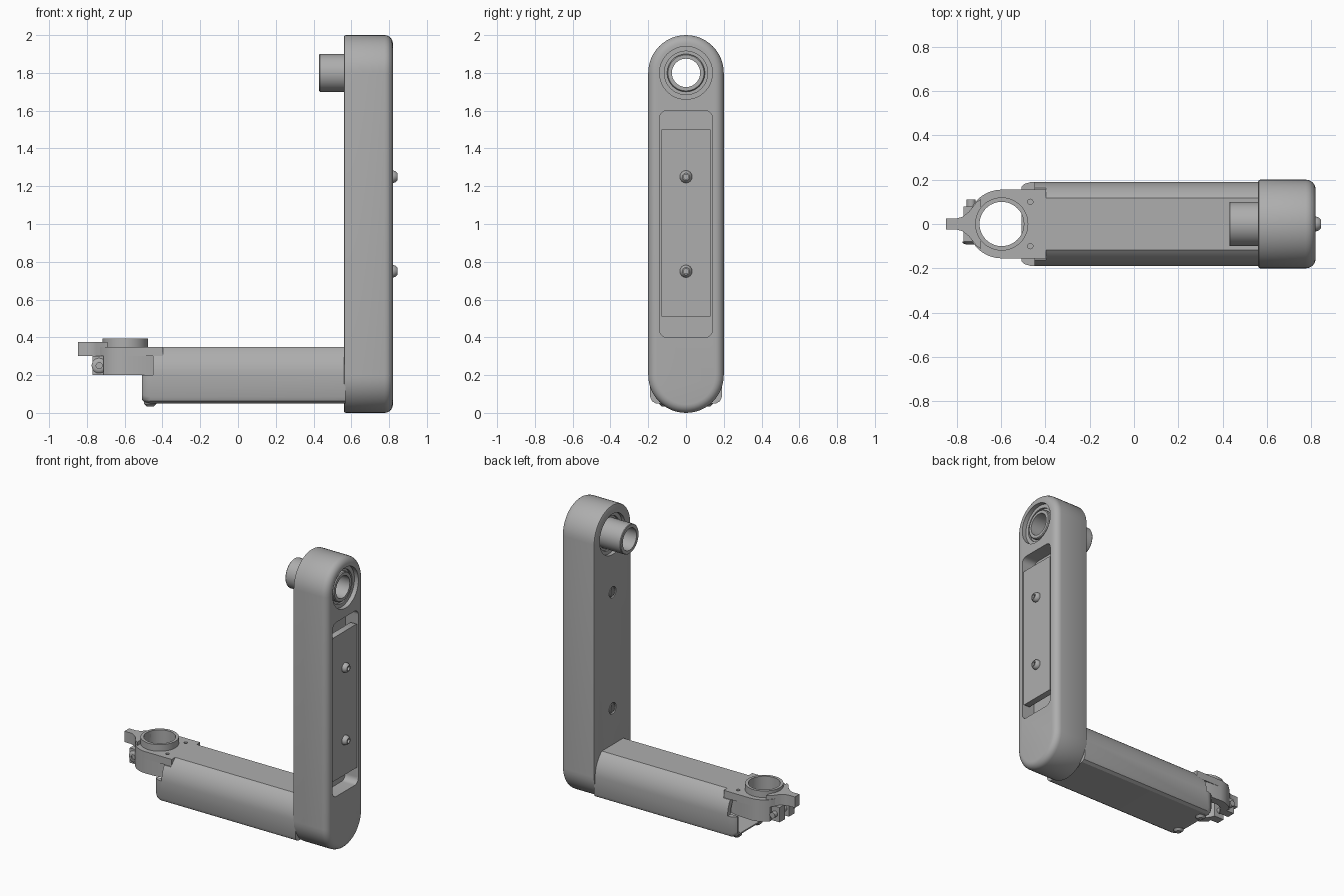
import bpy, bmesh, math
from mathutils import Vector

cube = bpy.data.objects.get("Cube")
if cube:
    bpy.data.objects.remove(cube, do_unlink=True)

grey = bpy.data.materials.new("satin grey")
grey.use_nodes = True
GREY = (0.42, 0.42, 0.42, 1)
grey.diffuse_color = GREY
grey.node_tree.nodes["Principled BSDF"].inputs["Base Color"].default_value = GREY


def loft(name, rings, closed=False):
    """Skin a list of equal-length point rings; cap the ends unless closed."""
    bm = bmesh.new()
    loops = [[bm.verts.new(p) for p in r] for r in rings]
    n = len(loops[0])
    pairs = list(zip(loops, loops[1:])) + ([(loops[-1], loops[0])] if closed else [])
    for a, b in pairs:
        for i in range(n):
            j = (i + 1) % n
            bm.faces.new((a[i], a[j], b[j], b[i]))
    if not closed:
        bm.faces.new(loops[0][::-1])
        bm.faces.new(loops[-1])
    bmesh.ops.recalc_face_normals(bm, faces=bm.faces)
    mesh = bpy.data.meshes.new(name)
    bm.to_mesh(mesh)
    bm.free()
    mesh.materials.append(grey)
    ob = bpy.data.objects.new(name, mesh)
    bpy.context.collection.objects.link(ob)
    return ob


def place(axis, u, v, t):
    return {"X": (t, u, v), "Y": (u, t, v), "Z": (u, v, t)}[axis]


def prism(name, outline, axis, t0, t1):
    return loft(name, [[place(axis, u, v, t) for u, v in outline] for t in (t0, t1)])


def lathe(name, profile, axis, centre, closed=False, n=48):
    """Turn (radius, position) pairs around an axis through centre."""
    rings = []
    for r, t in profile:
        rings.append([place(axis, centre[0] + r * math.cos(a), centre[1] + r * math.sin(a), t)
                      for a in (math.tau * i / n for i in range(n))])
    return loft(name, rings, closed)


def cut(ob, *cutters):
    for c in cutters:
        mod = ob.modifiers.new("cut", "BOOLEAN")
        mod.operation, mod.solver, mod.object = "DIFFERENCE", "EXACT", c
        bpy.context.view_layer.objects.active = ob
        bpy.ops.object.modifier_apply(modifier=mod.name)
        bpy.data.objects.remove(c, do_unlink=True)
    return ob


def round_rect(hw, z0, z1, r, n=8):
    corners = [(hw - r, z1 - r), (r - hw, z1 - r), (r - hw, z0 + r), (hw - r, z0 + r)]
    return [(cy + r * math.cos(a), cz + r * math.sin(a))
            for k, (cy, cz) in enumerate(corners)
            for a in (math.pi / 2 * (k + i / n) for i in range(n + 1))]


def mirrored(half):
    return half + [(u, -v) for u, v in reversed(half)]


def screw(name, axis, centre, base, r, height):
    """Domed head with a hexagon-sized socket."""
    s = r * 0.4
    p = [(r, base), (r, base + height * 0.3), (r * 0.88, base + height * 0.7),
         (r * 0.6, base + height), (s, base + height), (s, base + height * 0.4)]
    return lathe(name, p, axis, centre, n=24)


# Upright link: rounded bar, softly rounded on its outer face
def stadium(x, inset):
    r = 0.2 - inset
    return [(x, r * math.cos(a), c + r * math.sin(a))
            for c, start in ((1.8, 0), (0.2, math.pi))
            for a in (start + math.pi * i / 24 for i in range(25))]


R = 0.045
steps = [(0.56, 0.01), (0.563, 0.003), (0.57, 0)]
steps += [(0.82 - R + R * math.sin(a), R - R * math.cos(a))
          for a in (math.pi / 2 * i / 6 for i in range(7))]
upright = loft("upright_link", [stadium(x, i) for x, i in steps])
PIVOT = (0, 1.8)
cut(upright,
    lathe("bore", [(0.115, 0.5), (0.115, 0.9)], "X", PIVOT),
    lathe("outer_counterbore", [(0.122, 0.79), (0.14, 0.79), (0.14, 0.9)], "X", PIVOT),
    lathe("inner_counterbore", [(0.14, 0.5), (0.14, 0.585)], "X", PIVOT),
    prism("pocket", round_rect(0.14, 0.4, 1.6, 0.04), "X", 0.72, 0.9))
for z in (0.6, 1.4):
    cut(upright, lathe("screw_well", [(0.038, 0.5), (0.038, 0.575)], "X", (0, z)))
    slotted = lathe("inner_screw", [(0.034, 0.58), (0.034, 0.566), (0.028, 0.561)], "X", (0, z), n=24)
    cut(slotted, prism("slot", [(-0.006, z - 0.05), (0.006, z - 0.05), (0.006, z + 0.05),
                                (-0.006, z + 0.05)], "X", 0.5, 0.568))

# Cover plate and its two domed screws
prism("cover_plate", round_rect(0.132, 0.51, 1.5, 0.006, 2), "X", 0.77, 0.815)
for z in (0.75, 1.25):
    screw("cover_screw", "X", (0, z), 0.812, 0.033, 0.032)

# Hollow pivot shaft and the bearing around it
lathe("pivot_shaft", [(0.075, 0.43), (0.097, 0.43), (0.1, 0.434), (0.1, 0.795),
                      (0.095, 0.8), (0.075, 0.8)], "X", PIVOT, True)
lathe("bearing", [(0.098, 0.6), (0.117, 0.6), (0.117, 0.775), (0.098, 0.775)], "X", PIVOT, True)

# Horizontal arm: flat top, curved sides, chamfered bottom
top_angle = math.asin(0.15 / 0.19)
side = [(0.19 * math.cos(a), 0.2 + 0.19 * math.sin(a))
        for a in (top_angle * (1 - i / 12) for i in range(13))]
side += [(0.19, 0.085), (0.18, 0.062), (0.16, 0.05)]
section = side + [(-y, z) for y, z in reversed(side)]


def arm_ring(x, s):
    return [(x, y * s, 0.2 + (z - 0.2) * s) for y, z in section]


arm = loft("arm", [arm_ring(-0.508, 0.88), arm_ring(-0.495, 0.95),
                   arm_ring(-0.465, 1), arm_ring(0.57, 1)])
cut(arm,
    loft("arm_hollow", [arm_ring(-0.7, 0.82), arm_ring(0.4, 0.82)]),
    prism("clamp_seat", [(-0.7, 0.2), (-0.45, 0.2), (-0.45, 0.3), (-0.397, 0.3),
                         (-0.397, 0.5), (-0.7, 0.5)], "Y", -0.3, 0.3))
for y in (-0.11, 0.11):
    lathe("arm_foot_screw", [(0.033, 0.06), (0.033, 0.048), (0.018, 0.034)], "Z", (-0.465, y), n=24)

# Clamp: top plate, split lower ring, tongue and collar
HOLE = (-0.597, 0)


def clamp_hole():
    return lathe("clamp_hole", [(0.1, 0.1), (0.1, 0.5)], "Z", HOLE)


ring = [(HOLE[0] + 0.155 * math.cos(a), 0.155 * math.sin(a))
        for a in (math.radians(90 + 6 * i) for i in range(11))]
plate = cut(prism("clamp_plate", mirrored([(-0.397, 0.155)] + ring), "Z", 0.3, 0.35), clamp_hole())
for y in (-0.1, 0.1):
    cut(plate, lathe("plate_hole", [(0.012, 0.32), (0.012, 0.4)], "Z", (-0.468, y), n=16))

lower = prism("clamp_ring", mirrored([(-0.42, 0.13), (-0.5, 0.15)] + ring[:9]
                                     + [(-0.71, 0.08), (-0.77, 0.08)]), "Z", 0.2, 0.302)
cut(lower, clamp_hole(), prism("split", [(-0.9, -0.022), (-0.65, -0.022), (-0.65, 0.022),
                                         (-0.9, 0.022)], "Z", 0.1, 0.299))
tongue = mirrored([(-0.6, 0.13), (-0.66, 0.13), (-0.71, 0.1), (-0.745, 0.055),
                   (-0.775, 0.032), (-0.8, 0.025), (-0.848, 0.025)])
cut(prism("clamp_tongue", tongue, "Z", 0.3, 0.375), clamp_hole(),
    prism("tongue_trim", [(-0.69, -0.3), (-0.3, -0.3), (-0.3, 0.3), (-0.69, 0.3)], "Z", 0.35, 0.5))
lathe("clamp_collar", [(0.1, 0.34), (0.12, 0.34), (0.12, 0.395), (0.1, 0.395)], "Z", HOLE, True)

# Clamp bolt across the split
lathe("clamp_bolt", [(0.02, -0.08), (0.02, 0.11)], "Y", (-0.735, 0.25), n=24)
screw("clamp_bolt_head", "Y", (-0.735, 0.25), -0.078, 0.04, -0.014)

# Smooth curved faces, keep hard edges
bpy.ops.object.select_all(action="DESELECT")
for ob in bpy.context.scene.objects:
    if ob.type == "MESH":
        ob.select_set(True)
        bpy.context.view_layer.objects.active = ob
bpy.ops.object.shade_smooth_by_angle(angle=math.radians(30))
